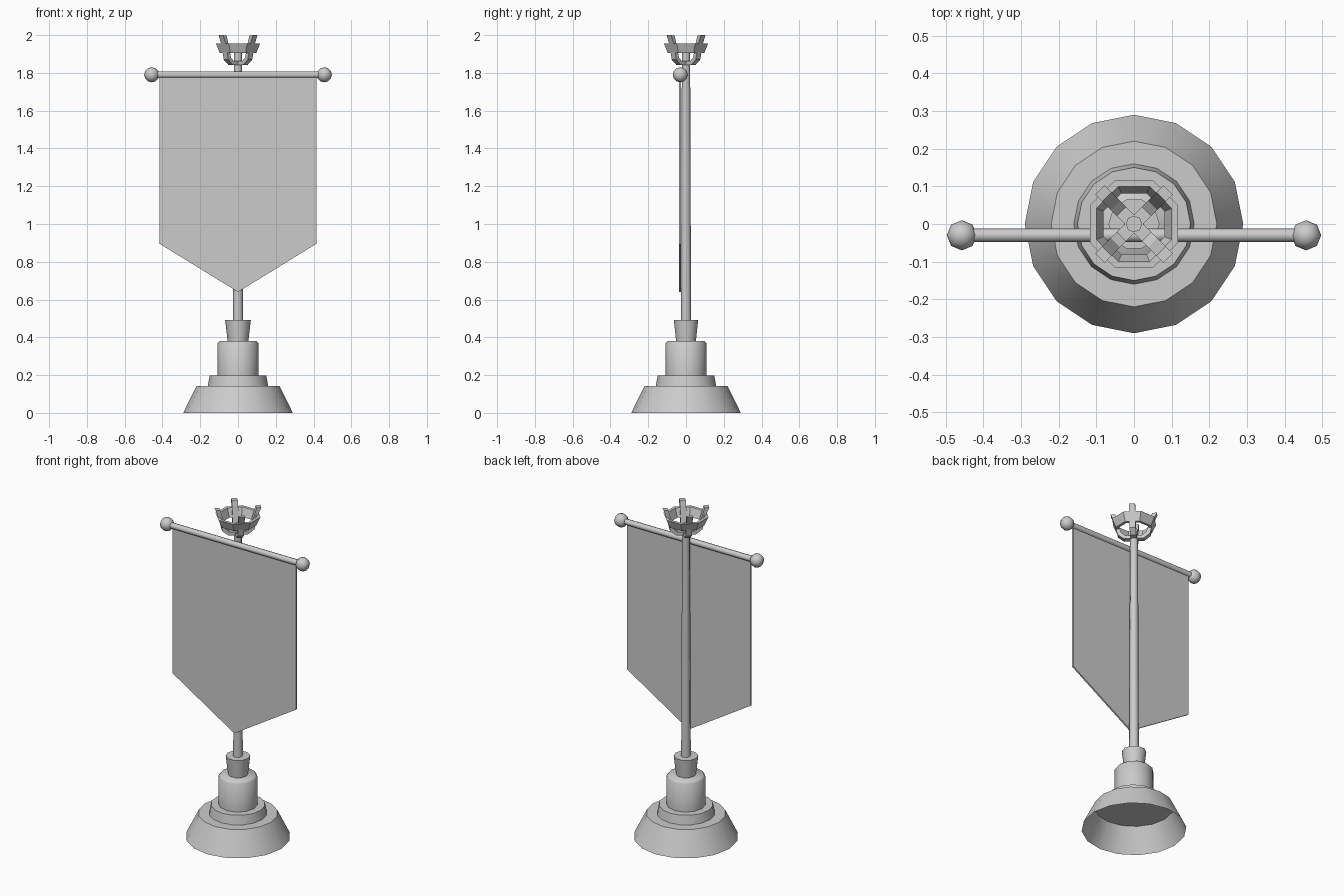
import bpy, bmesh, math
from mathutils import Vector, Matrix

if "Cube" in bpy.data.objects:
    bpy.data.objects.remove(bpy.data.objects["Cube"])


def finish(name, bm, smooth=True):
    bmesh.ops.recalc_face_normals(bm, faces=bm.faces[:])
    me = bpy.data.meshes.new(name)
    bm.to_mesh(me)
    bm.free()
    ob = bpy.data.objects.new(name, me)
    bpy.context.collection.objects.link(ob)
    if smooth:
        bpy.ops.object.select_all(action='DESELECT')
        ob.select_set(True)
        bpy.context.view_layer.objects.active = ob
        bpy.ops.object.shade_smooth_by_angle(angle=math.radians(50))
    return ob


def lathe(name, profile, sides, cap_bottom=True, cap_top=True, closed=False, turn=0.0, smooth=True):
    """Revolve (radius, z) points around z."""
    bm = bmesh.new()
    rings = [[bm.verts.new((r * math.cos(turn + math.tau * i / sides),
                            r * math.sin(turn + math.tau * i / sides), z))
              for i in range(sides)] for r, z in profile]
    pairs = list(zip(rings, rings[1:]))
    if closed:
        pairs.append((rings[-1], rings[0]))
    for a, b in pairs:
        for i in range(sides):
            j = (i + 1) % sides
            bm.faces.new((a[i], a[j], b[j], b[i]))
    if not closed:
        if cap_bottom:
            bm.faces.new(rings[0][::-1])
        if cap_top:
            bm.faces.new(rings[-1])
    return finish(name, bm, smooth)


# Stand: hollow foot and stacked collars
lathe("foot", [(0.29, 0), (0.22, 0.143)], 16, cap_bottom=False)
lathe("foot_step", [(0.16, 0.143), (0.15, 0.197)], 16)
lathe("drum", [(0.108, 0.197), (0.108, 0.368), (0.097, 0.38)], 12)
lathe("pole_socket", [(0.055, 0.38), (0.068, 0.492)], 10)

# Pole
lathe("pole", [(0.027, 0.48), (0.022, 1.86), (0.022, 1.905)], 8)

# Crossbar with ball ends
bar_y, bar_z = -0.03, 1.79
bar = lathe("crossbar", [(0.018, -0.43), (0.018, 0.43)], 8)
bar.data.transform(Matrix.Translation((0, bar_y, bar_z)) @ Matrix.Rotation(math.pi / 2, 4, 'Y'))
for side, s in (("left", -1), ("right", 1)):
    bm = bmesh.new()
    bmesh.ops.create_uvsphere(bm, u_segments=8, v_segments=6, radius=0.04)
    bm.transform(Matrix.Translation((s * 0.457, bar_y, bar_z)))
    finish("ball_end_" + side, bm)

# Pointed cloth banner
bm = bmesh.new()
outline = [(-0.415, 1.79), (-0.415, 0.895), (0, 0.64), (0.415, 0.895), (0.415, 1.79)]
face = bm.faces.new([bm.verts.new((x, -0.036, z)) for x, z in outline])
ext = bmesh.ops.extrude_face_region(bm, geom=[face])
bmesh.ops.translate(bm, vec=(0, 0.01, 0),
                    verts=[v for v in ext["geom"] if isinstance(v, bmesh.types.BMVert)])
finish("banner_cloth", bm, smooth=False)

# Open crown ring
lathe("crown_ring", [(0.105, 1.905), (0.127, 1.956), (0.108, 1.956), (0.088, 1.905)], 8,
      closed=True, turn=math.pi / 8, smooth=False)

# Four bent prongs carrying the ring
outer = [(0, 1.842), (0.055, 1.842), (0.09, 1.87), (0.1, 1.915), (0.112, 1.96), (0.128, 2.0)]
inner = [(0, 1.862), (0.047, 1.862), (0.07, 1.882), (0.08, 1.92), (0.091, 1.962), (0.102, 1.998)]
half = 0.017
bm = bmesh.new()
for k in range(4):
    rot = Matrix.Rotation(math.pi / 4 + k * math.pi / 2, 3, 'Z')
    rows = []
    for (ro, zo), (ri, zi) in zip(outer, inner):
        rows.append([bm.verts.new(rot @ Vector(p)) for p in
                     ((ro, -half, zo), (ro, half, zo), (ri, half, zi), (ri, -half, zi))])
    for a, b in zip(rows, rows[1:]):
        for i in range(4):
            j = (i + 1) % 4
            bm.faces.new((a[i], a[j], b[j], b[i]))
    bm.faces.new(rows[0][::-1])
    bm.faces.new(rows[-1])
finish("crown_prongs", bm, smooth=False)
